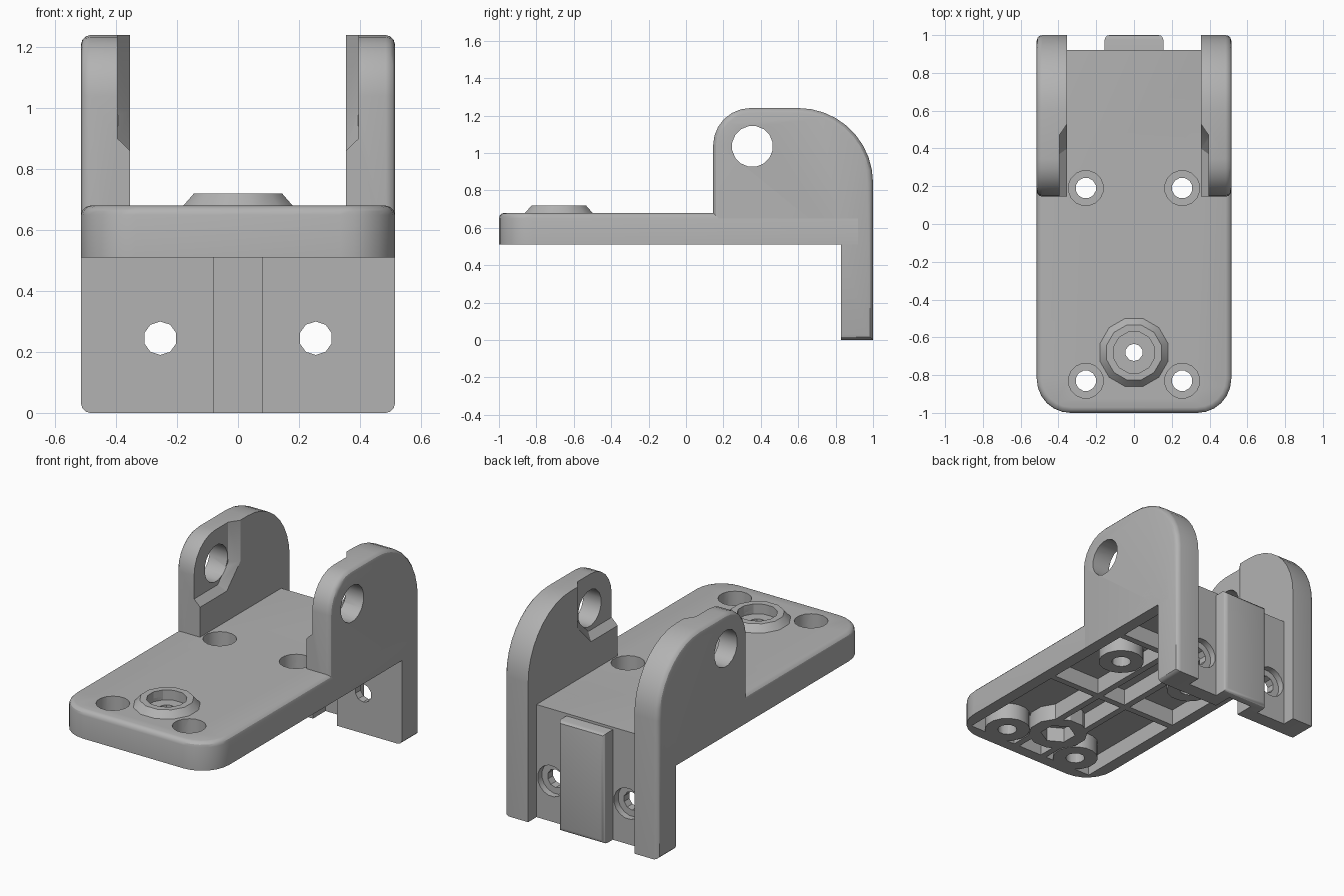
import bpy, bmesh
from math import pi, sin, cos, radians

cube = bpy.data.objects.get("Cube")
if cube:
    bpy.data.objects.remove(cube, do_unlink=True)

grey = bpy.data.materials.new("plain_grey")
grey.use_nodes = True
GREY = (0.45, 0.45, 0.45, 1)
grey.diffuse_color = GREY
grey.node_tree.nodes["Principled BSDF"].inputs["Base Color"].default_value = GREY

W, INNER = 0.515, 0.355        # half width, inner face of the side walls
BASE, TOP = 0.51, 0.68         # underside and top of the plate
parts = []


def loft(name, ring_a, a, ring_b, b, axis, solid=True):
    """Closed solid between two outlines lying at a and b along an axis."""
    place = {"X": lambda p, d: (d, p[0], p[1]),
             "Y": lambda p, d: (p[0], d, p[1]),
             "Z": lambda p, d: (p[0], p[1], d)}[axis]
    bm = bmesh.new()
    lo = [bm.verts.new(place(p, a)) for p in ring_a]
    hi = [bm.verts.new(place(p, b)) for p in ring_b]
    bm.faces.new(lo)
    bm.faces.new(hi)
    n = len(lo)
    for i in range(n):
        j = (i + 1) % n
        bm.faces.new((lo[i], lo[j], hi[j], hi[i]))
    bmesh.ops.recalc_face_normals(bm, faces=bm.faces)
    mesh = bpy.data.meshes.new(name)
    bm.to_mesh(mesh)
    bm.free()
    mesh.materials.append(grey)
    obj = bpy.data.objects.new(name, mesh)
    bpy.context.collection.objects.link(obj)
    if solid:
        parts.append(obj)
    else:
        obj.hide_render = True
    return obj


def prism(name, ring, a, b, axis, solid=True):
    return loft(name, ring, a, ring, b, axis, solid)


def rect(x0, x1, y0, y1):
    return [(x0, y0), (x1, y0), (x1, y1), (x0, y1)]


def arc(cx, cy, r, start, end, steps):
    angles = [radians(start + (end - start) * i / steps) for i in range(steps + 1)]
    return [(cx + r * cos(t), cy + r * sin(t)) for t in angles]


def circle(cx, cy, r, sides):
    return [(cx + r * cos(2 * pi * (i + 0.5) / sides),
             cy + r * sin(2 * pi * (i + 0.5) / sides)) for i in range(sides)]


def round_edges(obj, test, width, segments=3):
    bm = bmesh.new()
    bm.from_mesh(obj.data)
    edges = [e for e in bm.edges if test(e.verts[0].co, e.verts[1].co)]
    bmesh.ops.bevel(bm, geom=edges, offset=width, segments=segments,
                    profile=0.5, affect="EDGES", clamp_overlap=True)
    bm.to_mesh(obj.data)
    bm.free()


def cut(targets, cutters):
    for obj in targets:
        for cutter in cutters:
            mod = obj.modifiers.new("cut", "BOOLEAN")
            mod.operation, mod.solver, mod.object = "DIFFERENCE", "EXACT", cutter
        bpy.context.view_layer.objects.active = obj
        for mod in list(obj.modifiers):
            bpy.ops.object.modifier_apply(modifier=mod.name)


def near(a, b):
    return abs(a - b) < 1e-4


# Base plate with rounded front corners and a softened top rim
outline = ([(W, 0.92), (-W, 0.92)] + arc(-W + 0.18, -0.82, 0.18, 180, 270, 6)
           + arc(W - 0.18, -0.82, 0.18, 270, 360, 6))
plate = prism("base_plate", outline, BASE, TOP, "Z")
round_edges(plate, lambda p, q: near(p.z, TOP) and near(q.z, TOP)
            and (p.y + q.y) / 2 < 0.9, 0.03)

# Side walls with pivot holes, running down into the rear flanges
profile = ([(0.145, BASE)] + arc(0.345, 1.04, 0.2, 180, 90, 6)
           + arc(0.6, 0.84, 0.4, 90, 0, 9)
           + [(1.0, 0.0), (0.83, 0.0), (0.83, BASE)])
pivot = prism("pivot_cutter", circle(0.355, 1.035, 0.11, 16), -1, 1, "X", False)
recess_out = [(0.05, 0.86), (0.40, 0.86), (0.53, 0.99), (0.53, 1.4), (0.05, 1.4)]
recess_in = [(0.05, 0.90), (0.37, 0.90), (0.47, 1.0), (0.47, 1.4), (0.05, 1.4)]
recesses, walls = [], []
for side, s in (("left", 1), ("right", -1)):
    wall = prism(side + "_side_wall", profile, s * INNER, s * W, "X")

    def outer_rim(p, q):
        inner_corner = (near(p.z, BASE) and near(q.z, BASE)) or (near(p.y, 0.83) and near(q.y, 0.83))
        return near(p.x, s * W) and near(q.x, s * W) and not inner_corner
    round_edges(wall, outer_rim, 0.03)
    recess = loft(side + "_recess_cutter", recess_out, s * (INNER - 0.001),
                  recess_in, s * (INNER + 0.04), "X", False)
    cut([wall], [pivot, recess])
    recesses.append(recess)
    walls.append(wall)

# Rear wall and its hollow centre rib
back = prism("back_wall", rect(-0.37, 0.37, 0, 0.6), 0.83, 0.92, "Y")
rib = prism("centre_rib", rect(-0.155, 0.155, 0, 0.665), 0.83, 1.0, "Y")
round_edges(rib, lambda p, q: near(p.y, 1) and near(q.y, 1), 0.025)
groove = prism("groove_cutter", rect(-0.08, 0.08, -0.1, BASE), 0.8, 0.95, "Y", False)
back_cutters = [groove]
for x in (-0.255, 0.255):
    back_cutters.append(prism("back_hole_cutter", circle(x, 0.245, 0.055, 10), 0.7, 1.1, "Y", False))
    back_cutters.append(prism("back_bore_cutter", circle(x, 0.245, 0.093, 16), 0.88, 1.1, "Y", False))
cut([back], back_cutters)
cut([rib], [groove])

# Pockets under the plate, leaving a grid of ribs
pockets = []
for x0, x1 in ((-0.44, -0.12), (-0.08, 0.08), (0.12, 0.44)):
    for y0, y1 in ((-0.93, -0.22), (-0.18, 0.40), (0.44, 0.80)):
        pockets.append(prism("pocket_cutter", rect(x0, x1, y0, y1), 0.4, 0.61, "Z", False))
cut([plate] + walls, pockets)

# Screw posts under the plate, with counterbored holes
screw_cutters, posts = [], []
for x in (-0.255, 0.255):
    for y in (-0.83, 0.19):
        posts.append(prism("screw_post", circle(x, y, 0.13, 16), BASE, 0.63, "Z"))
        screw_cutters.append(prism("screw_hole_cutter", circle(x, y, 0.055, 12), 0.4, 0.9, "Z", False))
        screw_cutters.append(prism("screw_bore_cutter", circle(x, y, 0.093, 16), 0.59, 0.9, "Z", False))

# Raised tapered boss with a nut trap beneath
boss = loft("boss", circle(0, -0.68, 0.195, 12), TOP - 0.01,
            circle(0, -0.68, 0.15, 12), 0.72, "Z")
nut_post = prism("nut_post", circle(0, -0.68, 0.17, 12), BASE, 0.63, "Z")
boss_cutters = [
    prism("boss_hole_cutter", circle(0, -0.68, 0.046, 10), 0.4, 0.9, "Z", False),
    prism("boss_recess_cutter", circle(0, -0.68, 0.112, 12), 0.66, 0.9, "Z", False),
    prism("nut_trap_cutter", circle(0, -0.68, 0.1, 6), 0.4, 0.6, "Z", False)]
cut([plate, boss, nut_post], boss_cutters)
cut([plate] + posts, screw_cutters)
cut([boss, nut_post], screw_cutters)

# Remove the cutters and finish the shading
for c in [pivot] + recesses + back_cutters + pockets + screw_cutters + boss_cutters:
    bpy.data.objects.remove(c, do_unlink=True)
bpy.ops.object.select_all(action="DESELECT")
for obj in parts:
    obj.select_set(True)
bpy.context.view_layer.objects.active = parts[0]
bpy.ops.object.shade_smooth_by_angle(angle=radians(30))
